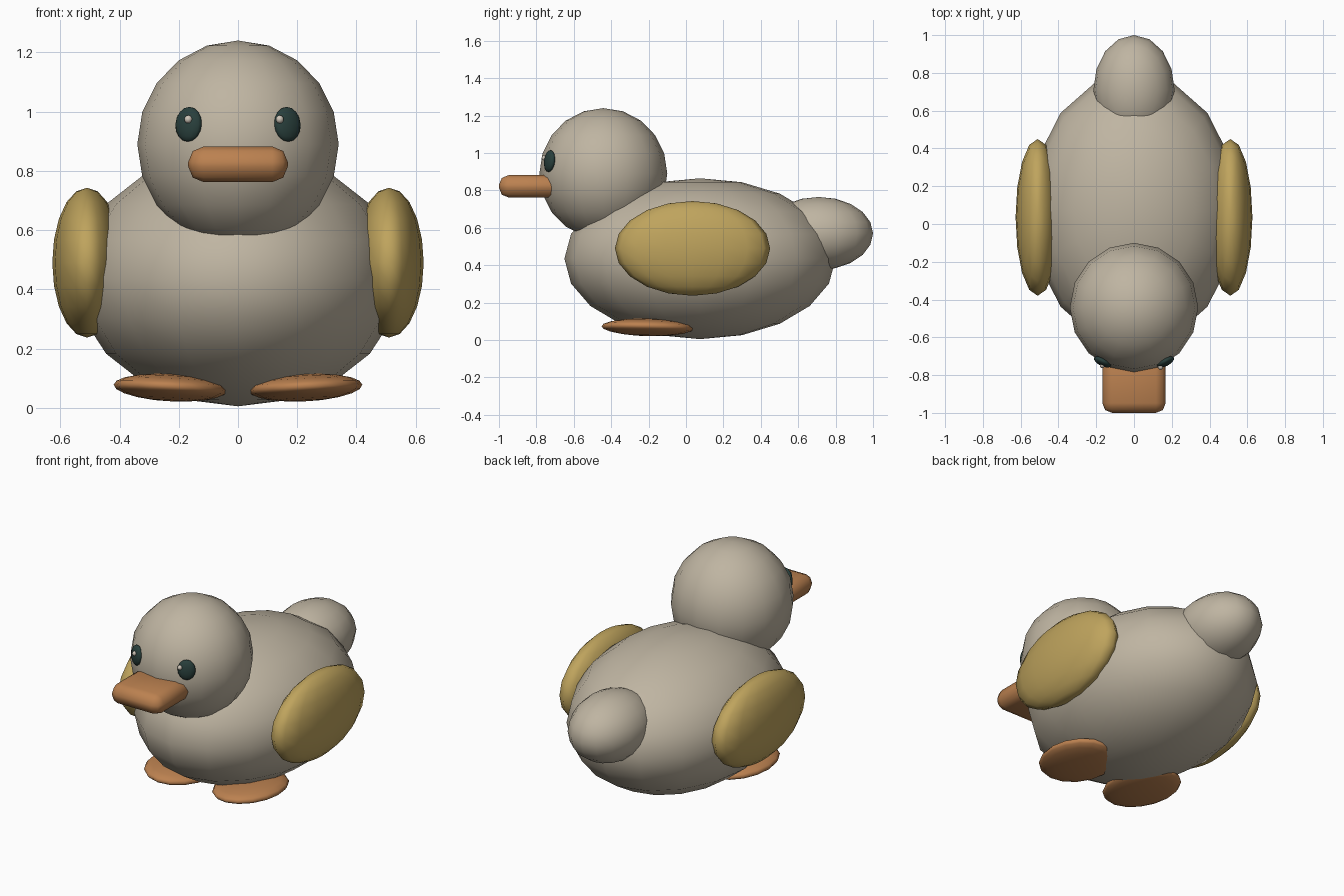
import bpy, bmesh
from math import radians
from mathutils import Matrix, Euler, Vector

if "Cube" in bpy.data.objects:
    bpy.data.objects.remove(bpy.data.objects["Cube"])


def material(name, rgb):
    m = bpy.data.materials.new(name)
    m.diffuse_color = (*rgb, 1)
    m.use_nodes = True
    m.node_tree.nodes["Principled BSDF"].inputs["Base Color"].default_value = m.diffuse_color
    return m


FEATHER = material("feather", (0.52, 0.46, 0.36))
WING = material("wing_yellow", (0.52, 0.37, 0.11))
ORANGE = material("orange", (0.50, 0.22, 0.08))
DARK = material("dark_eye", (0.022, 0.05, 0.045))
SHINE = material("eye_shine", (0.62, 0.56, 0.48))


def finish(bm, name, mat, loc, rot=(0, 0, 0)):
    for f in bm.faces:
        f.smooth = True
    me = bpy.data.meshes.new(name)
    bm.to_mesh(me)
    bm.free()
    me.materials.append(mat)
    ob = bpy.data.objects.new(name, me)
    ob.location = loc
    ob.rotation_euler = Euler([radians(a) for a in rot])
    bpy.context.collection.objects.link(ob)
    return ob


def ellipsoid(name, mat, loc, radii, rot=(0, 0, 0), seg=16, rings=10):
    bm = bmesh.new()
    bmesh.ops.create_uvsphere(bm, u_segments=seg, v_segments=rings, radius=1)
    bmesh.ops.scale(bm, vec=Vector(radii), verts=bm.verts)
    return finish(bm, name, mat, loc, rot)


# Body, head and tail
ellipsoid("body", FEATHER, (0, 0.075, 0.435), (0.55, 0.725, 0.43))
ellipsoid("head", FEATHER, (0, -0.442, 0.89), (0.34, 0.342, 0.35))
ellipsoid("tail", FEATHER, (0, 0.71, 0.57), (0.215, 0.29, 0.195))

# Bill: rounded box pushed into the head
bm = bmesh.new()
bmesh.ops.create_cube(bm, size=1, matrix=Matrix.Diagonal((0.336, 0.34, 0.12, 1)))
bmesh.ops.bevel(bm, geom=bm.edges[:], offset=0.052, segments=2, profile=0.5,
                affect='EDGES', clamp_overlap=True)
finish(bm, "bill", ORANGE, (0, -0.83, 0.822))

# Paired parts
for side, s in (("left", -1), ("right", 1)):
    ellipsoid(side + "_wing", WING, (s * 0.51, 0.035, 0.49), (0.117, 0.415, 0.253))
    ellipsoid(side + "_foot", ORANGE, (s * 0.228, -0.205, 0.068),
              (0.192, 0.247, 0.046), (-1.4, -3 * s, 0))
    ellipsoid(side + "_eye", DARK, (s * 0.167, -0.73, 0.957),
              (0.05, 0.022, 0.059), (-6, 0, 27 * s), 12, 8)

# Eye highlights, both offset to the same side
for side, x, y in (("left", -0.168, -0.749), ("right", 0.141, -0.758)):
    ellipsoid(side + "_eye_highlight", SHINE, (x, y, 0.974), (0.014,) * 3, seg=10, rings=6)
